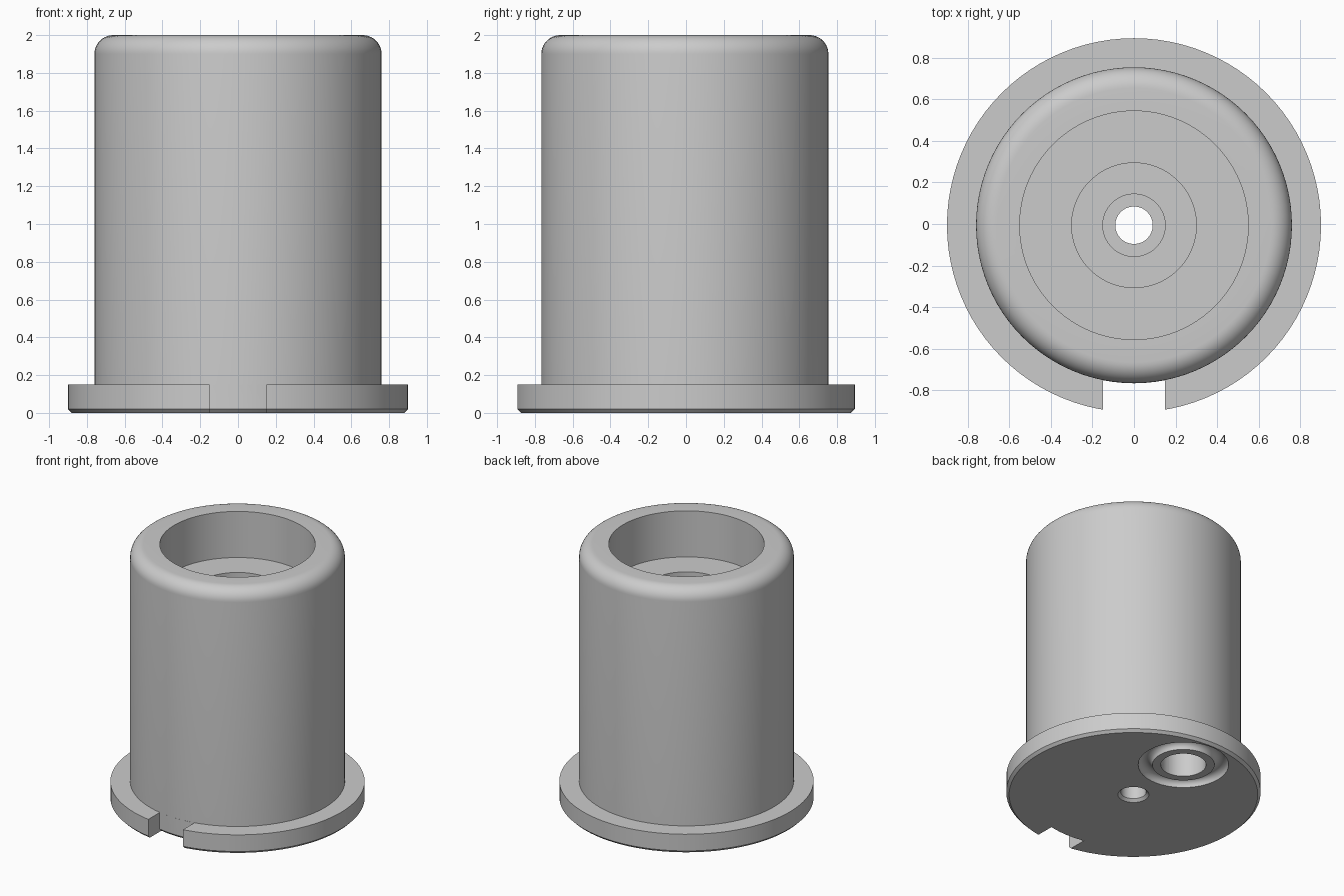
import bpy, bmesh, math
from mathutils import Matrix

SEGMENTS = 96
SHIFT_Y = -0.006   # keeps the notched flange centred

cube = bpy.data.objects.get("Cube")
if cube:
    bpy.data.objects.remove(cube, do_unlink=True)

grey = bpy.data.materials.new("plain_grey")
grey.use_nodes = True
colour = (0.6, 0.6, 0.6, 1)
grey.diffuse_color = colour
grey.node_tree.nodes["Principled BSDF"].inputs["Base Color"].default_value = colour


def add_object(name, bm):
    mesh = bpy.data.meshes.new(name)
    bmesh.ops.recalc_face_normals(bm, faces=bm.faces)
    bm.to_mesh(mesh)
    bm.free()
    obj = bpy.data.objects.new(name, mesh)
    bpy.context.collection.objects.link(obj)
    mesh.materials.append(grey)
    return obj


def lathe(name, profile, centre_y=0.0, segments=SEGMENTS):
    """Revolve a closed (radius, height) loop about a vertical axis."""
    bm = bmesh.new()
    verts = [bm.verts.new((r, 0, z)) for r, z in profile]
    edges = [bm.edges.new((a, b)) for a, b in zip(verts, verts[1:] + verts[:1])]
    bmesh.ops.spin(bm, geom=verts + edges, cent=(0, 0, 0), axis=(0, 0, 1),
                   angle=math.tau, steps=segments, use_merge=True)
    bmesh.ops.remove_doubles(bm, verts=bm.verts, dist=1e-5)
    bmesh.ops.translate(bm, verts=bm.verts, vec=(0, centre_y, 0))
    return add_object(name, bm)


def cut(target, cutter):
    """Subtract the cutter, apply, and discard it."""
    cutter.hide_render = True
    mod = target.modifiers.new("cut", "BOOLEAN")
    mod.operation = "DIFFERENCE"
    mod.solver = "EXACT"
    mod.object = cutter
    bpy.ops.object.select_all(action="DESELECT")
    bpy.context.view_layer.objects.active = target
    target.select_set(True)
    bpy.ops.object.modifier_apply(modifier=mod.name)
    bpy.data.objects.remove(cutter, do_unlink=True)


def arc(r, z, radius, start, end, steps):
    angles = [start + (end - start) * i / steps for i in range(steps + 1)]
    return [(r + radius * math.cos(a), z + radius * math.sin(a)) for a in angles]


# Flanged sleeve with rounded rim and stepped bore
outside = [(0.11, 0), (0.88, 0), (0.9, 0.02), (0.9, 0.15), (0.76, 0.15)]
rim = arc(0.66, 1.9, 0.1, 0, math.pi / 2, 10)
bore = [(0.55, 2), (0.55, 1.64), (0.3, 1.64), (0.3, 1), (0.15, 1),
        (0.15, 0.5), (0.09, 0.5), (0.09, 0.02)]
sleeve = lathe("flanged_sleeve", outside + rim + bore)

# Locating notch through the front of the flange, following the sleeve wall
bm = bmesh.new()
bmesh.ops.create_cube(bm, size=1, matrix=Matrix.Translation((0, -0.85, 0.05))
                      @ Matrix.Diagonal((0.3, 0.5, 0.3, 1)))
notch = add_object("notch_cutter", bm)
wall = lathe("wall_guard", [(0, -0.2), (0.7205, -0.2), (0.7205, -0.02),
                            (0.7605, 0.02), (0.7605, 0.4), (0, 0.4)])
cut(notch, wall)
cut(sleeve, notch)

# Blind hole and round groove under the back of the base
hole = lathe("hole_cutter", [(0, -0.1), (0.16, -0.1), (0.16, 1), (0, 1)], 0.55, 64)
cut(sleeve, hole)
ring = arc(0.27, 0, 0.05, 0, math.tau, 20)[:-1]
cut(sleeve, lathe("groove_cutter", ring, 0.55, 64))

# Centre and shade
sleeve.data.transform(Matrix.Translation((0, SHIFT_Y, 0)))
bpy.ops.object.select_all(action="DESELECT")
sleeve.select_set(True)
bpy.context.view_layer.objects.active = sleeve
bpy.ops.object.shade_smooth_by_angle(angle=math.radians(30))
